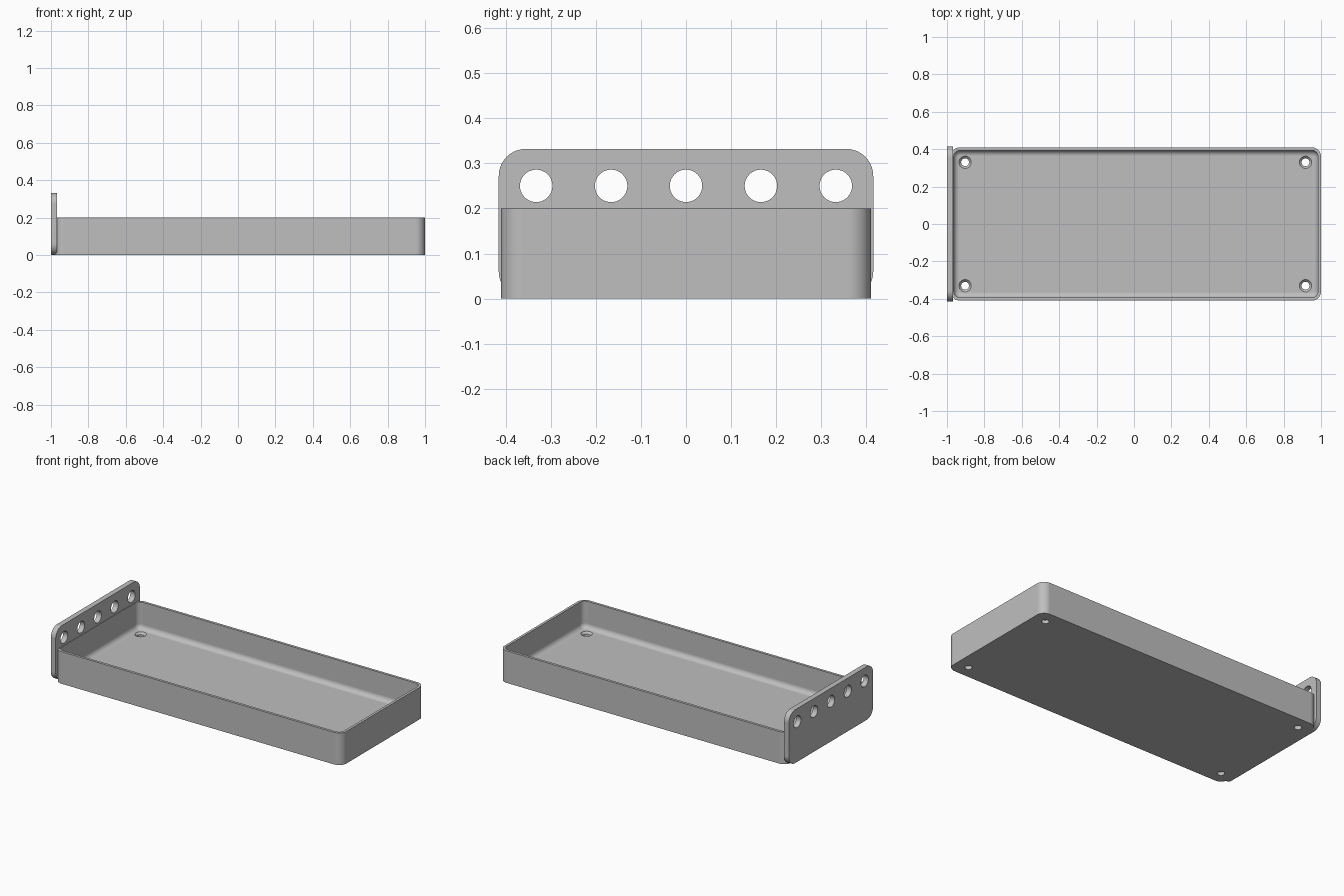
import bpy, bmesh, math
from mathutils import Vector

if "Cube" in bpy.data.objects:
    bpy.data.objects.remove(bpy.data.objects["Cube"], do_unlink=True)

grey = bpy.data.materials.new("light grey")
grey.use_nodes = True
colour = (0.52, 0.52, 0.52, 1)
grey.diffuse_color = colour
grey.node_tree.nodes["Principled BSDF"].inputs["Base Color"].default_value = colour


def rounded_rect(w, h, r, steps=10):
    """Outline of a w by h rectangle with round corners, counter-clockwise."""
    pts = []
    for i, (sx, sy) in enumerate([(1, 1), (-1, 1), (-1, -1), (1, -1)]):
        for k in range(steps + 1):
            a = math.pi / 2 * (i + k / steps)
            pts.append((sx * (w / 2 - r) + r * math.cos(a),
                        sy * (h / 2 - r) + r * math.sin(a)))
    return pts


def stack_loops(name, loops):
    """Closed solid skinned through equal-length loops, capped at both ends."""
    bm = bmesh.new()
    rings = [[bm.verts.new(p) for p in loop] for loop in loops]
    n = len(rings[0])
    for a, b in zip(rings, rings[1:]):
        for i in range(n):
            j = (i + 1) % n
            bm.faces.new((a[i], a[j], b[j], b[i]))
    bm.faces.new(rings[0][::-1])
    bm.faces.new(rings[-1])
    bmesh.ops.recalc_face_normals(bm, faces=bm.faces)
    mesh = bpy.data.meshes.new(name)
    bm.to_mesh(mesh)
    bm.free()
    mesh.materials.append(grey)
    ob = bpy.data.objects.new(name, mesh)
    bpy.context.collection.objects.link(ob)
    return ob


def turned(name, centre, axis, profile, segments=40):
    """Solid of revolution; profile holds (distance along axis, radius)."""
    axis = Vector(axis)
    u = axis.orthogonal().normalized()
    v = axis.cross(u)
    angles = [math.tau * k / segments for k in range(segments)]
    return stack_loops(name, [[Vector(centre) + axis * d + r * (u * math.cos(a) + v * math.sin(a))
                               for a in angles] for d, r in profile])


def combine(target, other, operation):
    mod = target.modifiers.new("combine", "BOOLEAN")
    mod.operation, mod.solver, mod.object = operation, "EXACT", other
    bpy.context.view_layer.objects.active = target
    bpy.ops.object.modifier_apply(modifier=mod.name)
    bpy.data.objects.remove(other, do_unlink=True)


# Tray: outer wall, rim, inner wall, then a rounded cove down to the floor
x0, x1, depth, height = -0.98, 1.0, 0.82, 0.2
wall, floor, cove, corner = 0.016, 0.033, 0.03, 0.05
sections = [(0, 0), (0, height), (wall, height)]
for k in range(9):
    a = math.pi / 2 * k / 8
    sections.append((wall + cove * (1 - math.cos(a)), floor + cove * (1 - math.sin(a))))
cx = (x0 + x1) / 2
tray = stack_loops("tray", [
    [(cx + x, y, z) for x, y in rounded_rect(x1 - x0 - 2 * d, depth - 2 * d, corner - d)]
    for d, z in sections])

# Countersunk screw holes through the tray floor
for x in (-0.903, 0.917):
    for y in (-0.33, 0.33):
        combine(tray, turned("screw_cutter", (x, y, 0), (0, 0, 1),
                             [(-0.02, 0.021), (0.021, 0.021), (floor, 0.033), (0.06, 0.033)]),
                "DIFFERENCE")

# Upright end plate with a row of five round holes
plate_h = 0.332
plate = stack_loops("end_plate", [
    [(x, y, z + plate_h / 2) for y, z in rounded_rect(0.83, plate_h, 0.06)]
    for x in (-1.0, -0.967)])
for i in range(-2, 3):
    combine(plate, turned("hole_cutter", (-0.98, i * 0.166, 0.25), (1, 0, 0),
                          [(-0.1, 0.036), (0.1, 0.036)]), "DIFFERENCE")

# Merge into one piece, smooth only the curved surfaces
combine(tray, plate, "UNION")
tray.name = "tray_with_end_plate"
bpy.ops.object.select_all(action="DESELECT")
tray.select_set(True)
bpy.context.view_layer.objects.active = tray
bpy.ops.object.shade_smooth_by_angle(angle=math.radians(30))
normals = tray.modifiers.new("weighted_normals", "WEIGHTED_NORMAL")
normals.keep_sharp = True
